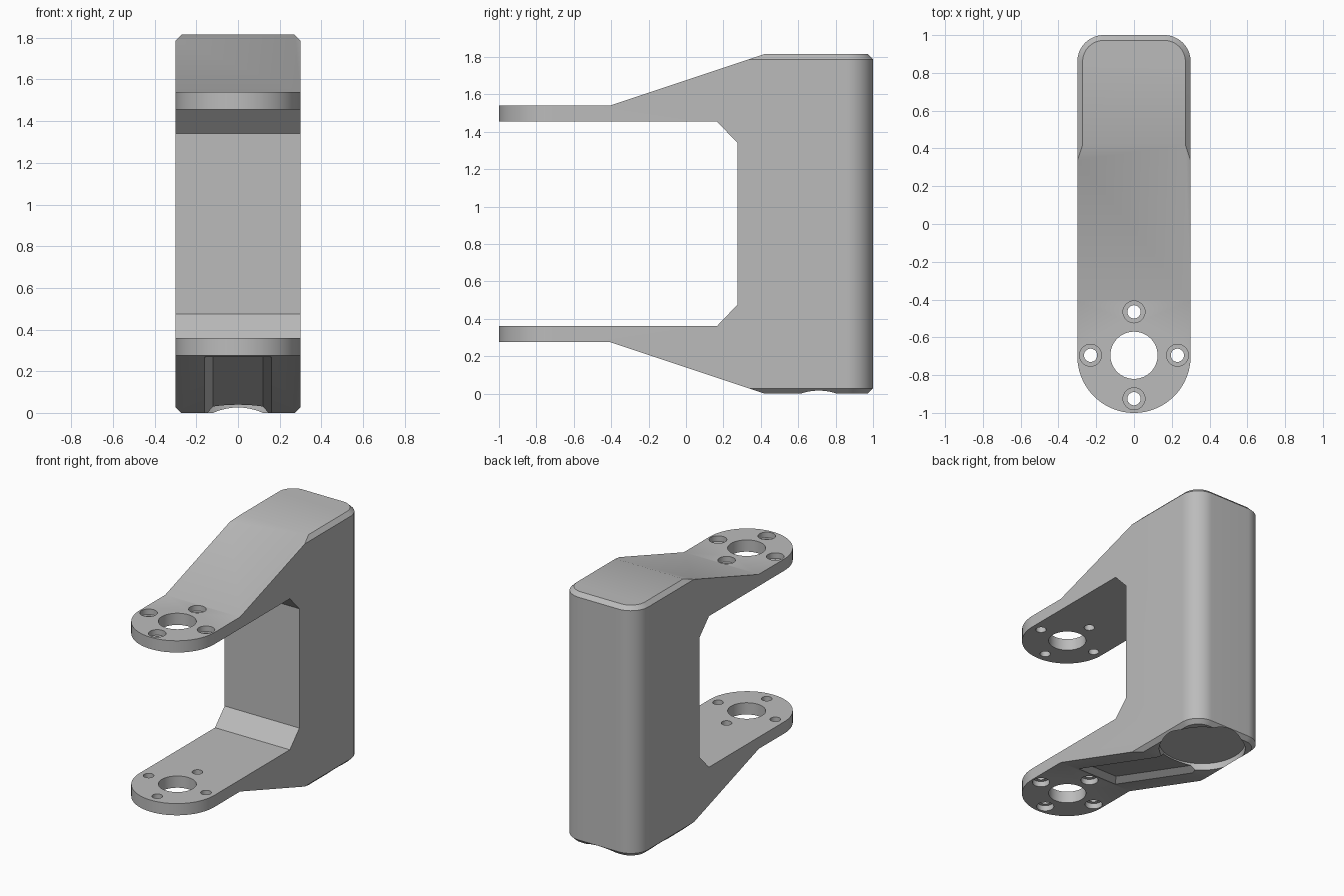
import bpy, bmesh, math
from mathutils import Vector

cube = bpy.data.objects.get("Cube")
if cube:
    bpy.data.objects.remove(cube)

grey = bpy.data.materials.new("plain grey")
grey.use_nodes = True
colour = (0.5, 0.5, 0.5, 1)
grey.diffuse_color = colour
grey.node_tree.nodes["Principled BSDF"].inputs["Base Color"].default_value = colour

PAD_Y = -0.7
HEIGHT = 1.815


def loft(name, rings):
    """Solid through equal-length rings of points, capped at both ends."""
    bm = bmesh.new()
    loops = [[bm.verts.new(p) for p in ring] for ring in rings]
    for a, b in zip(loops, loops[1:]):
        for i in range(len(a)):
            j = (i + 1) % len(a)
            bm.faces.new((a[i], a[j], b[j], b[i]))
    bm.faces.new(loops[0][::-1])
    bm.faces.new(loops[-1])
    bmesh.ops.recalc_face_normals(bm, faces=bm.faces[:])
    mesh = bpy.data.meshes.new(name)
    bm.to_mesh(mesh)
    bm.free()
    ob = bpy.data.objects.new(name, mesh)
    bpy.context.collection.objects.link(ob)
    mesh.materials.append(grey)
    return ob


def arc(cx, cy, r, start, end, n):
    angles = [math.radians(start + (end - start) * i / n) for i in range(n + 1)]
    return [(cx + r * math.cos(a), cy + r * math.sin(a)) for a in angles]


def cylinder(name, x, y, r, z0, z1, n=48):
    ring = arc(x, y, r, 0, 360 - 360 / n, n - 1)
    return loft(name, [[(u, v, z) for u, v in ring] for z in (z0, z1)])


def combine(target, tool, operation):
    tool.hide_render = True
    mod = target.modifiers.new(operation, "BOOLEAN")
    mod.operation = operation
    mod.solver = "EXACT"
    mod.object = tool
    bpy.context.view_layer.objects.active = target
    bpy.ops.object.modifier_apply(modifier=mod.name)
    bpy.data.objects.remove(tool)


# Side profile of the forked arm: lower half, mirrored about mid height
half = [(0.275, 0.475), (0.165, 0.36), (-1.1, 0.36), (-1.1, 0.275),
        (-0.405, 0.275), (0.42, 0), (1.1, 0)]
profile = half + [(y, HEIGHT - z) for y, z in reversed(half)]
bracket = loft("fork_bracket", [[(x, y, z) for y, z in profile] for x in (-0.5, 0.5)])


# Plan outline: round front, rounded back corners, bevelled at both ends
def outline(inset):
    w, r = 0.3 - inset, 0.14 - inset
    return (arc(0, PAD_Y, w, 180, 360, 48) + arc(0.16, 0.86, r, 0, 90, 16)
            + arc(-0.16, 0.86, r, 90, 180, 16))


BEVEL = 0.028
levels = [(BEVEL, 0), (0, BEVEL), (0, HEIGHT - BEVEL), (BEVEL, HEIGHT)]
# Extend the ends past the profile along the bevel slope
levels[0] = (BEVEL + 0.01, -0.01)
levels[-1] = (BEVEL + 0.01, HEIGHT + 0.01)
plan = loft("plan_cutter", [[(x, y, z) for x, y in outline(i)] for i, z in levels])
combine(bracket, plan, "INTERSECT")

# Bearing holes and counterbored screw holes through both pads
combine(bracket, cylinder("bearing_cutter", 0, PAD_Y + 0.005, 0.125, -1, 3, 64), "DIFFERENCE")
for k in range(4):
    a = k * math.pi / 2
    x, y = 0.23 * math.cos(a), PAD_Y + 0.005 + 0.23 * math.sin(a)
    combine(bracket, cylinder("screw_cutter", x, y, 0.035, -1, 3, 32), "DIFFERENCE")
    for z0, z1 in ((0.2, 0.315), (HEIGHT - 0.315, HEIGHT - 0.2)):
        combine(bracket, cylinder("counterbore_cutter", x, y, 0.058, z0, z1, 32), "DIFFERENCE")

# Round pocket under the back column
combine(bracket, cylinder("pocket_cutter", 0, 0.71, 0.288, -0.1, 0.05, 64), "DIFFERENCE")


# Tapered channel along the underside slope into the pocket
def channel_ring(w, y0, y1, lift):
    def slope(y):
        return 0.275 - (y + 0.405) / 3 + lift
    return [(-w, y0, slope(y0)), (w, y0, slope(y0)), (w, y1, slope(y1)), (-w, y1, slope(y1))]


channel = loft("channel_cutter", [channel_ring(0.2, -0.44, 0.55, -0.04),
                                  channel_ring(0.12, -0.33, 0.55, 0.04)])
combine(bracket, channel, "DIFFERENCE")

# Smooth the round walls, keep edges crisp
bpy.ops.object.select_all(action="DESELECT")
bracket.select_set(True)
bpy.context.view_layer.objects.active = bracket
bpy.ops.object.shade_smooth_by_angle(angle=math.radians(25))
